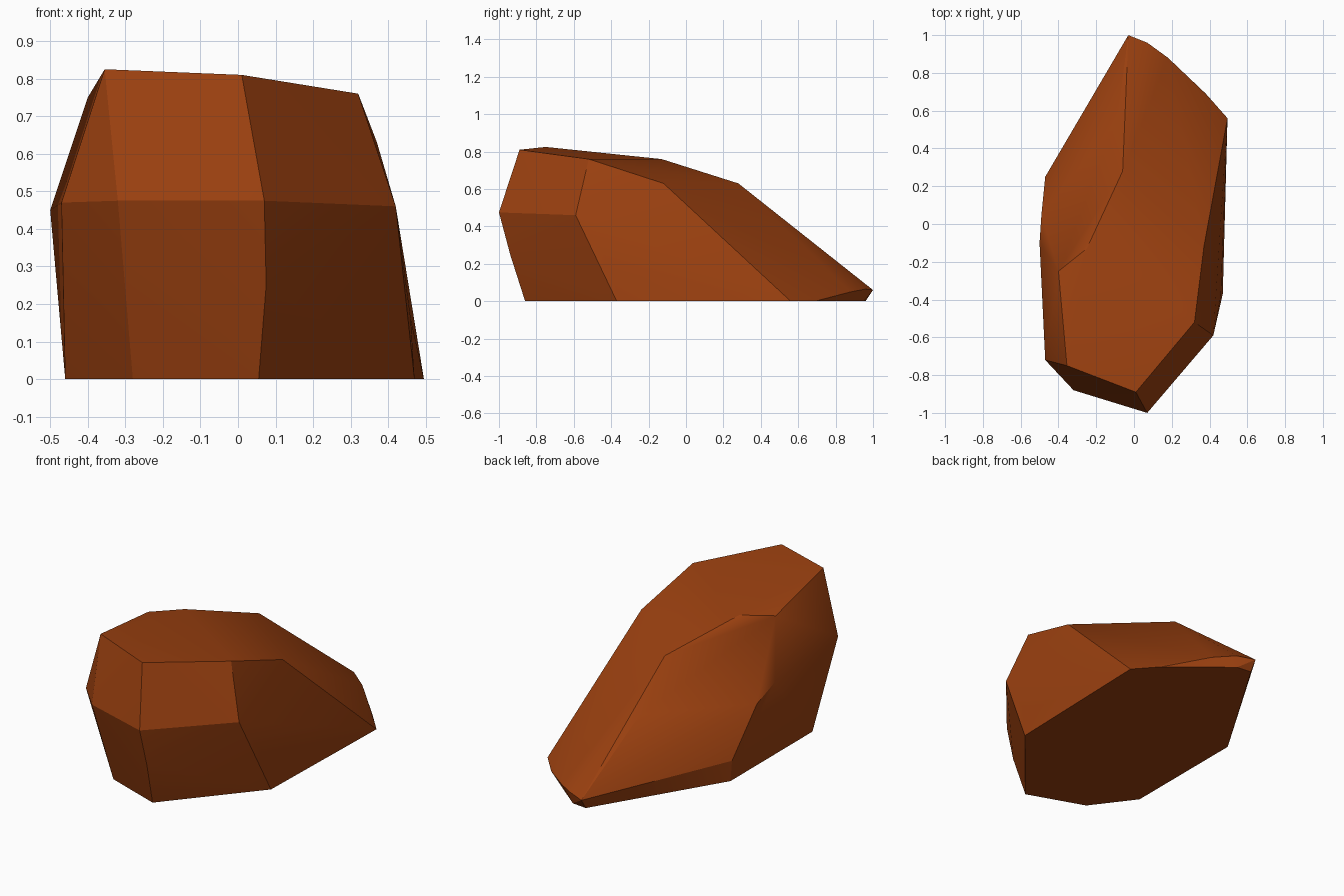
import bpy, bmesh

if "Cube" in bpy.data.objects:
    bpy.data.objects.remove(bpy.data.objects["Cube"])

# Faceted boulder: corner points by level, wrapped in a convex hull
base = [(0.055, -0.86), (0.47, -0.37), (0.495, 0.56), (0.38, 0.69), (0.06, 0.95),
        (-0.03, 0.96), (-0.46, 0.25), (-0.46, -0.50), (-0.28, -0.74)]
middle = [(0.07, -1.0, 0.475), (0.42, -0.59, 0.46), (0.46, -0.38, 0.16),
          (-0.32, -0.88, 0.475), (-0.47, -0.72, 0.47), (0.075, -0.94, 0.25),
          (-0.50, -0.10, 0.45), (-0.49, 0.05, 0.38), (-0.47, 0.25, 0.12)]
top = [(0.01, -0.89, 0.81), (-0.355, -0.75, 0.825), (0.32, -0.52, 0.76),
       (0.37, -0.12, 0.63), (-0.40, -0.25, 0.75), (-0.25, -0.13, 0.76),
       (-0.06, 0.28, 0.63)]
back_ridge = [(-0.09, 0.55, 0.40), (-0.03, 1.0, 0.06), (0.07, 0.96, 0.065),
              (0.18, 0.88, 0.05)]

bm = bmesh.new()
for p in [(x, y, 0.0) for x, y in base] + middle + top + back_ridge:
    bm.verts.new(p)
hull = bmesh.ops.convex_hull(bm, input=bm.verts[:])
loose = {g for g in hull["geom_interior"] + hull["geom_unused"]
         if isinstance(g, bmesh.types.BMVert)}
bmesh.ops.delete(bm, geom=list(loose), context='VERTS')
bmesh.ops.recalc_face_normals(bm, faces=bm.faces[:])

mesh = bpy.data.meshes.new("boulder")
bm.to_mesh(mesh)
bm.free()
rock = bpy.data.objects.new("boulder", mesh)
bpy.context.collection.objects.link(rock)

# Red-brown stone
stone = bpy.data.materials.new("rust brown stone")
stone.diffuse_color = (0.33, 0.052, 0.005, 1)
stone.use_nodes = True
stone.node_tree.nodes["Principled BSDF"].inputs["Base Color"].default_value = stone.diffuse_color
mesh.materials.append(stone)

# Soft shading inside facets, crisp edges between them
bpy.context.view_layer.objects.active = rock
rock.select_set(True)
bpy.ops.object.shade_smooth_by_angle(angle=0.4)
